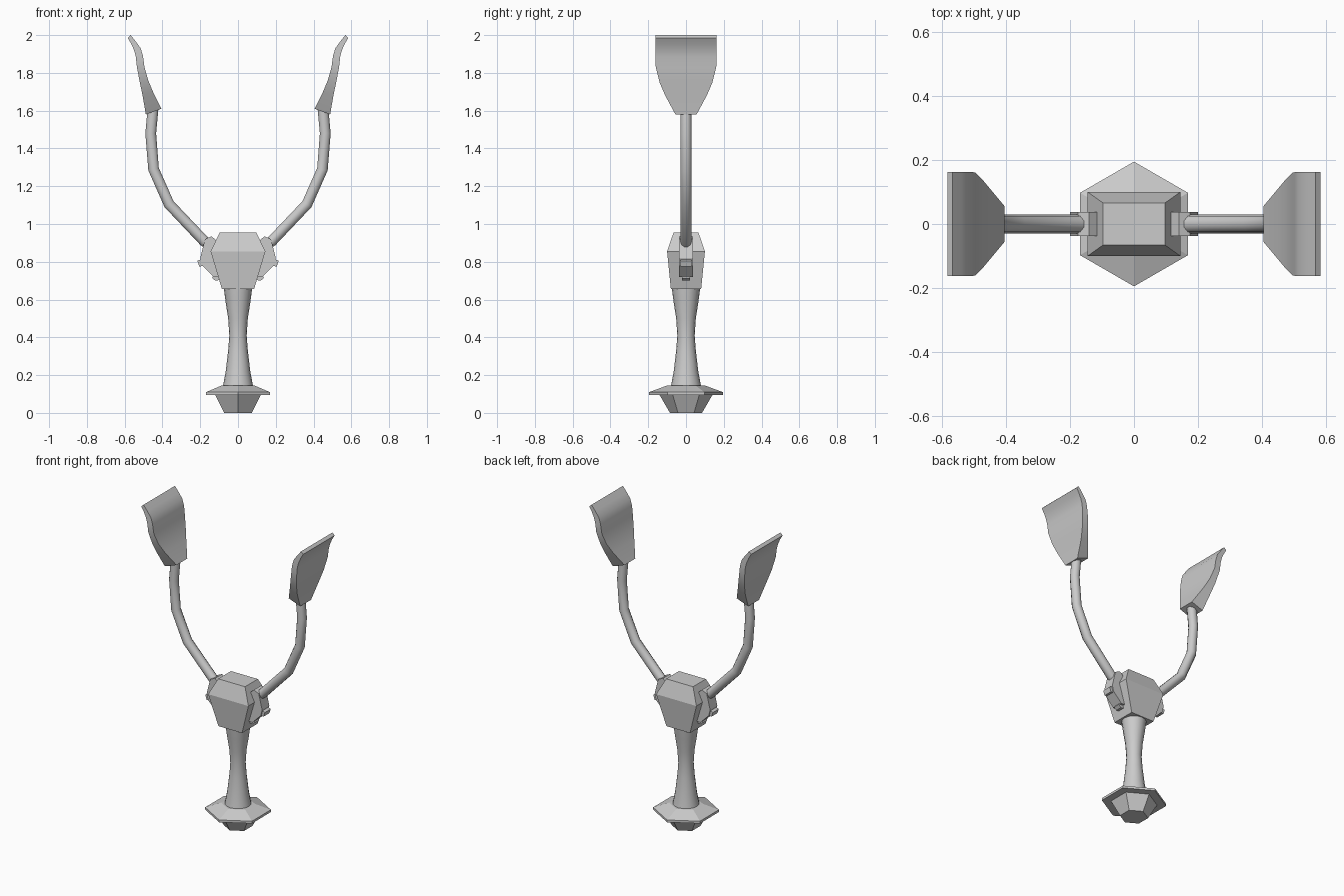
import bpy
from math import sin, cos, tau, radians

if "Cube" in bpy.data.objects:
    bpy.data.objects.remove(bpy.data.objects["Cube"])


def make(name, verts, faces, mirror=False, smooth=False):
    me = bpy.data.meshes.new(name)
    me.from_pydata(verts, [], faces)
    ob = bpy.data.objects.new(name, me)
    bpy.context.collection.objects.link(ob)
    bpy.ops.object.select_all(action='DESELECT')
    ob.select_set(True)
    bpy.context.view_layer.objects.active = ob
    bpy.ops.object.mode_set(mode='EDIT')
    bpy.ops.mesh.select_all(action='SELECT')
    bpy.ops.mesh.normals_make_consistent(inside=False)
    bpy.ops.object.mode_set(mode='OBJECT')
    if smooth:
        bpy.ops.object.shade_smooth_by_angle(angle=radians(35))
    if mirror:
        m = ob.modifiers.new("mirror", 'MIRROR')
        m.use_mirror_merge = False
    return ob


def loft(name, rings, **kw):
    """Skin equal-length rings and cap both ends."""
    n, verts = len(rings[0]), [p for r in rings for p in r]
    faces = [(k * n + i, k * n + (i + 1) % n, (k + 1) * n + (i + 1) % n, (k + 1) * n + i)
             for k in range(len(rings) - 1) for i in range(n)]
    faces += [tuple(range(n)), tuple(range(len(verts) - n, len(verts)))]
    return make(name, verts, faces, **kw)


def ring(r, z, n):
    return [(r * sin(tau * i / n), r * cos(tau * i / n), z) for i in range(n)]


def rect(x, y, z):
    return [(-x, -y, z), (x, -y, z), (x, y, z), (-x, y, z)]


def slab(name, outline, half):
    """Extrude an x-z outline across y, on both sides of the model."""
    return loft(name, [[(x, y, z) for x, z in outline] for y in (-half, half)], mirror=True)


# hexagonal pommel with a flared rim
loft("pommel", [ring(r, z, 6) for r, z in
     [(.085, 0), (.14, .095), (.195, .095), (.195, .11), (.1, .145)]])

# waisted grip
loft("grip", [ring(r, z, 16) for r, z in
     [(.08, .14), (.065, .22), (.052, .33), (.046, .41), (.052, .5), (.066, .59), (.075, .66)]],
     smooth=True)

# faceted head block
loft("head", [rect(.085, .08, .655), rect(.145, .1, .855), rect(.097, .066, .955)])

# side brackets and their pegs
slab("side_bracket", [(.09, .72), (.13, .72), (.19, .78), (.2, .82),
                      (.175, .92), (.14, .935), (.1, .9)], .037)
slab("upper_peg", [(.17, .78), (.205, .775), (.215, .805), (.18, .82)], .03)
slab("lower_peg", [(.09, .705), (.12, .7), (.138, .715), (.12, .745)], .022)

# curved fork arms
curve = bpy.data.curves.new("fork_arms", 'CURVE')
curve.dimensions = '3D'
curve.bevel_depth = .03
curve.bevel_resolution = 3
curve.use_fill_caps = True
path = [(.12, .87), (.18, .91), (.365, 1.105), (.447, 1.29), (.462, 1.48), (.45, 1.61)]
for side in (-1, 1):
    s = curve.splines.new('POLY')
    s.points.add(len(path) - 1)
    for p, (x, z) in zip(s.points, path):
        p.co = (side * x, 0, z, 1)
    s.use_smooth = True
arms = bpy.data.objects.new("fork_arms", curve)
bpy.context.collection.objects.link(arms)

# flared paddles: inner x, z, outer x, z, half width
stations = [(.405, 1.61, .488, 1.58, .056), (.45, 1.70, .505, 1.68, .11),
            (.475, 1.76, .52, 1.75, .14), (.495, 1.83, .535, 1.83, .16),
            (.503, 1.89, .541, 1.885, .162), (.515, 1.93, .55, 1.92, .162),
            (.54, 1.965, .566, 1.955, .162), (.568, 2.0, .584, 1.985, .162)]
loft("paddle", [[(a, -w, b), (a, w, b), (c, w, d), (c, -w, d)]
     for a, b, c, d, w in stations], mirror=True, smooth=True)
